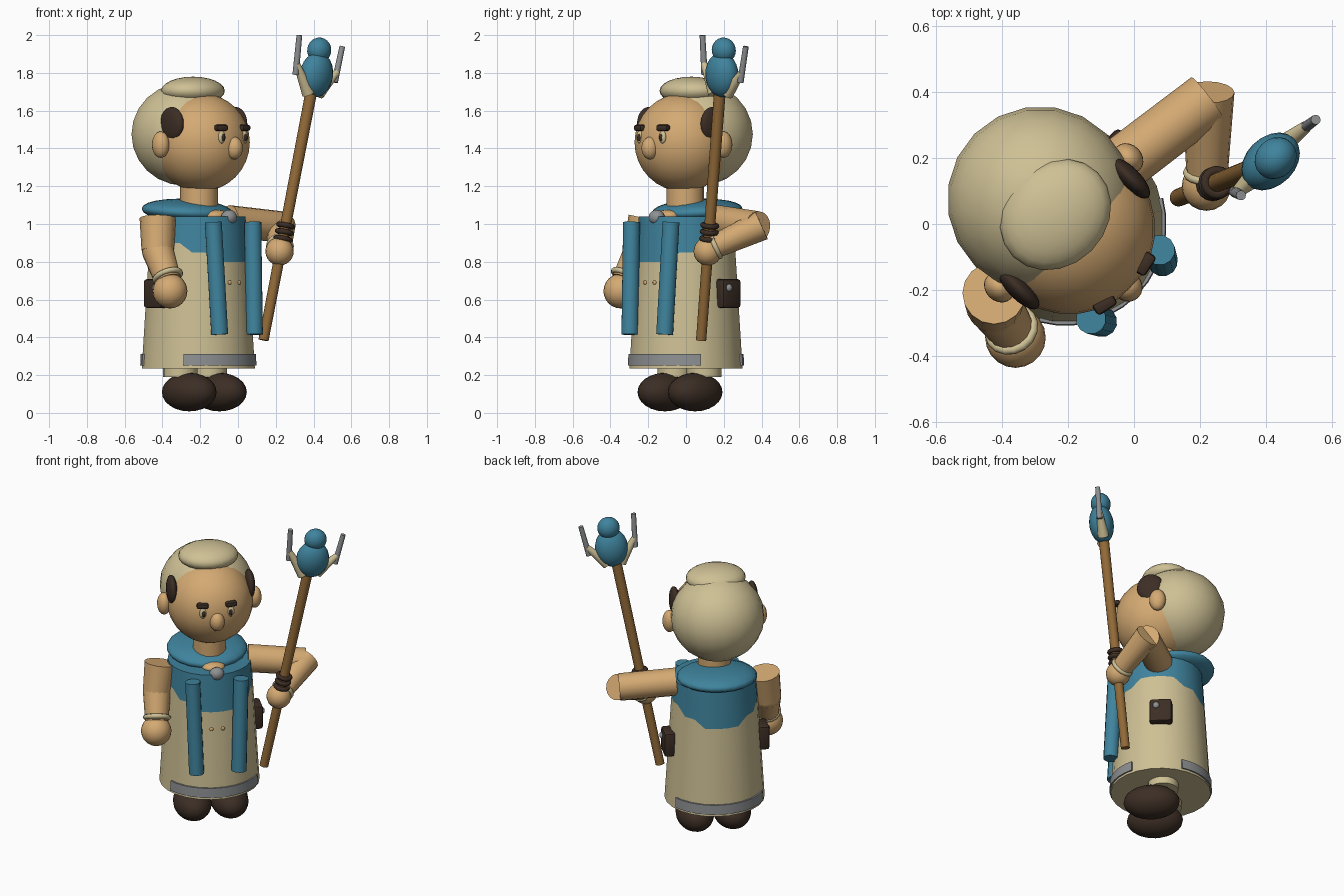
import bpy, bmesh, math
from mathutils import Matrix, Vector

if "Cube" in bpy.data.objects:
    bpy.data.objects.remove(bpy.data.objects["Cube"])

COL = {"skin": (.66, .40, .17), "cream": (.62, .53, .30), "teal": (.05, .23, .34),
       "dark_brown": (.045, .027, .018), "grey": (.27, .28, .29), "wood": (.29, .145, .04)}
MAT = {}
for n, c in COL.items():
    MAT[n] = bpy.data.materials.new(n)
    MAT[n].diffuse_color = (*c, 1)

# The figure is turned 45 degrees: BODY maps its own frame (front = -y) to the scene
BODY = Matrix.Translation((-.21, 0, 0)) @ Matrix.Rotation(math.radians(45), 4, 'Z')
WORLD = Matrix.Identity(4)
TURN = Matrix.Rotation(math.radians(45), 4, 'Z')


def finish(name, bm, mats, frame, angle=40):
    bmesh.ops.recalc_face_normals(bm, faces=bm.faces)
    bmesh.ops.transform(bm, matrix=frame, verts=bm.verts)
    me = bpy.data.meshes.new(name)
    bm.to_mesh(me)
    bm.free()
    for m in mats:
        me.materials.append(MAT[m])
    ob = bpy.data.objects.new(name, me)
    bpy.context.collection.objects.link(ob)
    bpy.ops.object.select_all(action='DESELECT')
    ob.select_set(True)
    bpy.context.view_layer.objects.active = ob
    bpy.ops.object.shade_smooth_by_angle(angle=math.radians(angle))
    return ob


def ball(name, mat, pos, rad, frame=BODY, rot=WORLD, seg=20, rings=12):
    bm = bmesh.new()
    bmesh.ops.create_uvsphere(bm, u_segments=seg, v_segments=rings, radius=1)
    m = Matrix.Translation(pos) @ rot @ Matrix.Diagonal((*rad, 1))
    bmesh.ops.transform(bm, matrix=m, verts=bm.verts)
    return finish(name, bm, [mat], frame, 60)


def rod(name, mat, a, b, r1, r2=None, frame=BODY, seg=16):
    a, b = Vector(a), Vector(b)
    bm = bmesh.new()
    bmesh.ops.create_cone(bm, cap_ends=True, segments=seg, radius1=r1,
                          radius2=r1 if r2 is None else r2, depth=(b - a).length)
    q = (b - a).to_track_quat('Z', 'Y').to_matrix().to_4x4()
    bmesh.ops.transform(bm, matrix=Matrix.Translation((a + b) / 2) @ q, verts=bm.verts)
    return finish(name, bm, [mat], frame)


def box(name, mat, pos, size, bevel, frame=BODY, rot=WORLD):
    bm = bmesh.new()
    bmesh.ops.create_cube(bm, size=1)
    bmesh.ops.scale(bm, vec=size, verts=bm.verts)
    bmesh.ops.bevel(bm, geom=bm.edges[:], offset=bevel, segments=2, affect='EDGES', profile=.5)
    bmesh.ops.transform(bm, matrix=Matrix.Translation(pos) @ rot, verts=bm.verts)
    return finish(name, bm, [mat], frame)


def ring(name, mat, pos, axis, big, small, frame=WORLD, n=16, k=8):
    bm = bmesh.new()
    rows = []
    for i in range(n):
        u = 2 * math.pi * i / n
        rows.append([bm.verts.new(((big + small * math.cos(2 * math.pi * j / k)) * math.cos(u),
                                   (big + small * math.cos(2 * math.pi * j / k)) * math.sin(u),
                                   small * math.sin(2 * math.pi * j / k))) for j in range(k)])
    for i in range(n):
        for j in range(k):
            a, b = rows[i], rows[(i + 1) % n]
            bm.faces.new((a[j], b[j], b[(j + 1) % k], a[(j + 1) % k]))
    q = Vector(axis).to_track_quat('Z', 'Y').to_matrix().to_4x4()
    bmesh.ops.transform(bm, matrix=Matrix.Translation(pos) @ q, verts=bm.verts)
    return finish(name, bm, [mat], frame, 80)


# Robe: tapered tube whose teal yoke dips at front and back
Z0, Z1, R0, R1 = .235, 1.04, .302, .252


def robe_r(z):
    return R0 + (R1 - R0) * (z - Z0) / (Z1 - Z0)


bm = bmesh.new()
N = 24
cols = []
for i in range(N):
    t = 2 * math.pi * (i + .5) / N
    side = abs(math.cos(t))
    zb = .80 if side < .55 else (.85 if side < .85 else .90)
    cols.append([bm.verts.new((robe_r(z) * math.cos(t), robe_r(z) * math.sin(t), z))
                 for z in (Z0, zb, Z1)])
for i in range(N):
    a, b = cols[i], cols[(i + 1) % N]
    bm.faces.new((a[0], b[0], b[1], a[1]))
    bm.faces.new((a[1], b[1], b[2], a[2])).material_index = 1
bm.faces.new([c[0] for c in cols])
bm.faces.new([c[2] for c in cols]).material_index = 1
finish("robe", bm, ["cream", "teal"], BODY)

# Hem bands: curved plates at front and back
for name, mid in (("front_hem_band", -90), ("back_hem_band", 90)):
    bm = bmesh.new()
    sec = []
    for i in range(13):
        t = math.radians(mid - 60 + 10 * i)
        sec.append([bm.verts.new((r * math.cos(t), r * math.sin(t), z))
                    for r, z in ((.29, .25), (.309, .25), (.306, .312), (.286, .312))])
    for a, b in zip(sec, sec[1:]):
        for j in range(4):
            bm.faces.new((a[j], b[j], b[(j + 1) % 4], a[(j + 1) % 4]))
    bm.faces.new(sec[0])
    bm.faces.new(sec[-1])
    finish(name, bm, ["grey"], BODY)

# Collar, neck and clasp
ball("hood_collar", "teal", (0, .085, 1.07), (.245, .24, .062),
     rot=Matrix.Rotation(math.radians(4), 4, 'X'))
rod("neck", "skin", (0, -.005, 1.0), (0, -.005, 1.24), .1)
ball("neckline", "skin", (0, -.135, 1.045), (.07, .06, .03))
ball("clasp", "grey", (.005, -.225, 1.035), (.045, .04, .04))

# Head and hair
ball("head", "skin", (0, -.02, 1.432), (.26, .26, .26), seg=28, rings=16)
ball("hair", "cream", (0, .105, 1.475), (.283, .283, .272))
ball("hair_tuft", "cream", (0, .04, 1.705), (.182, .155, .075))
ball("nose", "skin", (0, -.268, 1.402), (.045, .048, .06))

# Paired parts
for s, side in ((-1, "right"), (1, "left")):
    ball(side + "_sideburn", "dark_brown", (s * .238, -.04, 1.53), (.032, .083, .09))
    ball(side + "_ear", "skin", (s * .277, .005, 1.42), (.042, .05, .07))
    ball(side + "_eye", "cream", (s * .085, -.26, 1.46), (.022, .014, .034))
    ball(side + "_pupil", "dark_brown", (s * .083, -.27, 1.458), (.012, .009, .02))
    box(side + "_brow", "dark_brown", (s * .087, -.258, 1.509), (.072, .04, .033), .012,
        rot=Matrix.Rotation(math.radians(s * 12), 4, 'Z'))
    ball(side + "_shoe", "dark_brown", (s * .113, -.045, .11), (.115, .17, .102))
    rod(side + "_leg", "cream", (s * .11, .025, .19), (s * .11, .025, .4), .092)
    rod(side + "_scarf_end", "teal", (s * .13, -.29, .415), (s * .148, -.26, 1.01), .046, seg=12)
    ball(side + "_button", "skin", (s * .035, -.27, .69), (.012, .008, .012), seg=12, rings=8)
    box(side + "_pouch", "dark_brown", (s * .285, .026, .632), (.075, .135, .155), .016)
    ball(side + "_pouch_stud", "grey", (s * .322, .0, .662), (.016, .02, .02))

# Lowered right arm
elbow, wrist = (-.425, -.245, .86), (-.37, -.325, .70)
rod("right_upper_arm", "skin", elbow, (-.425, -.21, 1.03), .086, .096, WORLD)
ball("right_elbow", "skin", elbow, (.084, .084, .084), WORLD)
rod("right_forearm", "skin", elbow, wrist, .085, .07, WORLD)
ring("right_wrist_band", "cream", (-.372, -.32, .722),
     Vector(wrist) - Vector(elbow), .07, .015)
ball("right_hand", "skin", (-.36, -.345, .645), (.092, .092, .092), WORLD)

# Raised left arm
elbow, wrist = Vector((.225, .38, .985)), Vector((.222, .14, .875))
rod("left_upper_arm", "skin", (-.05, .17, 1.015), elbow, .085, .083, WORLD)
rod("left_forearm", "skin", elbow + Vector((0, .02, .008)), wrist, .08, .062, WORLD)
ring("left_wrist_band", "cream", (.222, .155, .882), wrist - elbow, .06, .014)
ball("left_hand", "skin", (.22, .115, .855), (.075, .075, .075), WORLD)

# Staff
foot, tip = Vector((.135, .08, .385)), Vector((.39, .18, 1.71))
axis = tip - foot
rod("staff", "wood", foot, tip, .027, .031, WORLD)
for i, t in enumerate((.405, .432, .458)):
    ring("grip_ring_%d" % (i + 1), "dark_brown", foot + axis * t, axis, .037, .014)
lean = axis.to_track_quat('Z', 'Y').to_matrix().to_4x4()
tilt = Matrix.Rotation(math.radians(9), 4, 'Y') @ TURN
ball("staff_head", "teal", (.415, .19, 1.79), (.1, .074, .12), WORLD, tilt)
ball("staff_head_top", "teal", (.43, .2, 1.92), (.068, .06, .067), WORLD, tilt)

# Prongs on both sides of the staff head
for name, base, low, top in (
        ("inner", (.372, .15, 1.69), (.305, .098, 1.79), (.325, .087, 2.0)),
        ("outer", (.425, .22, 1.69), (.512, .288, 1.75), (.552, .317, 1.94))):
    mid = Vector(low) + (Vector(top) - Vector(low)) * .28
    rod(name + "_prong_socket", "cream", base, mid, .034, .018, WORLD, 12)
    rod(name + "_prong", "grey", low, top, .017, .015, WORLD, 12)

for m in bpy.data.materials:
    if m.users and not m.is_grease_pencil:
        m.use_nodes = True
        m.node_tree.nodes["Principled BSDF"].inputs["Base Color"].default_value = m.diffuse_color
